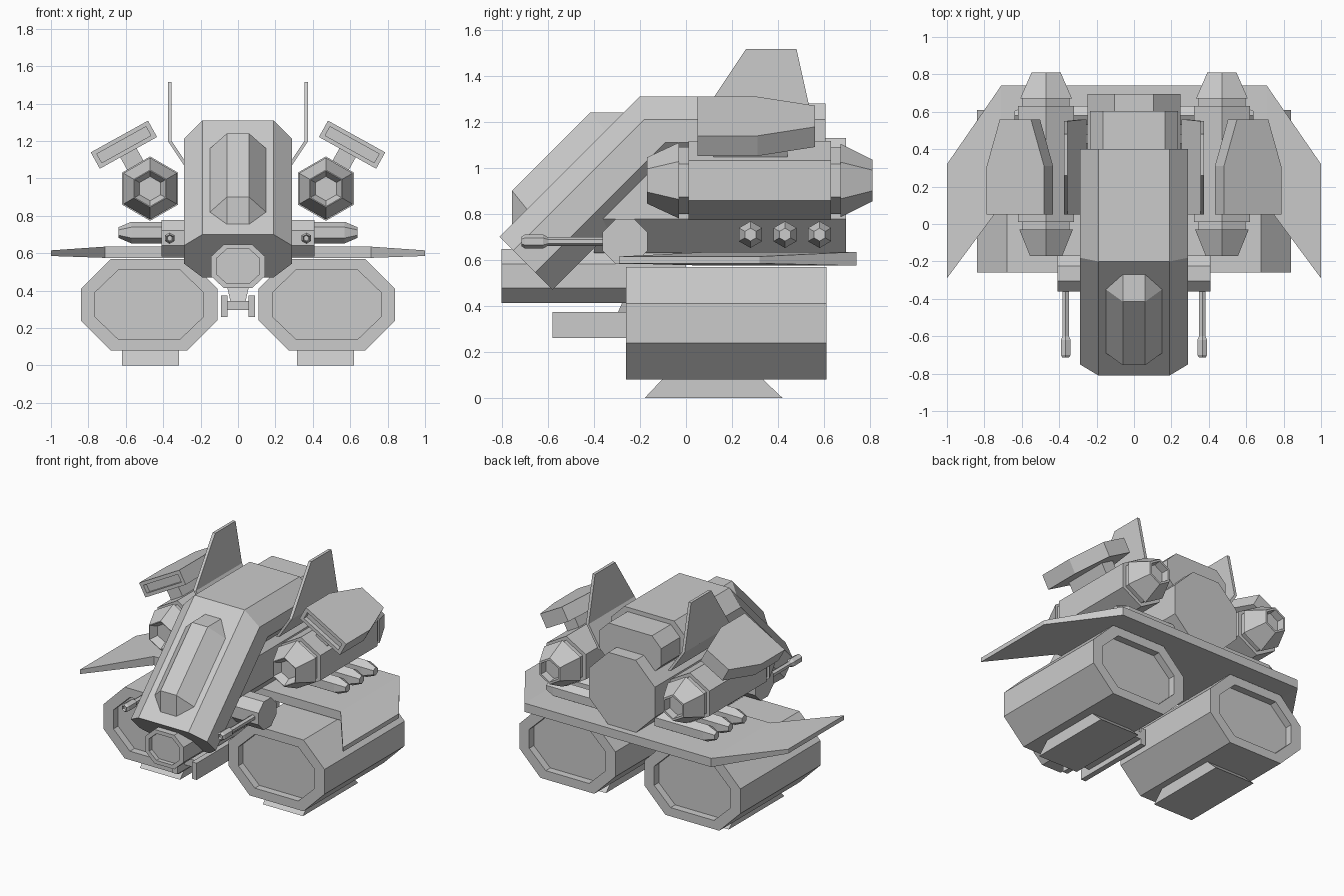
import bpy, bmesh
from math import sin, cos, pi, radians

if "Cube" in bpy.data.objects:
    bpy.data.objects.remove(bpy.data.objects["Cube"])


def finish(name, bm):
    bmesh.ops.recalc_face_normals(bm, faces=bm.faces)
    me = bpy.data.meshes.new(name)
    bm.to_mesh(me)
    bm.free()
    ob = bpy.data.objects.new(name, me)
    bpy.context.collection.objects.link(ob)
    return ob


def loft(name, rings):
    """Skin a series of equal-length point rings and cap both ends."""
    bm = bmesh.new()
    vs = [[bm.verts.new(p) for p in r] for r in rings]
    n = len(rings[0])
    for a, b in zip(vs, vs[1:]):
        for i in range(n):
            j = (i + 1) % n
            bm.faces.new((a[i], a[j], b[j], b[i]))
    bm.faces.new(vs[0])
    bm.faces.new(vs[-1])
    return finish(name, bm)


def turned(name, n, profile, center, axis='y', phase=0.0):
    """n-sided turned shape; profile is (position along axis, radius)."""
    cx, cy, cz = center
    ang = [phase + 2 * pi * i / n for i in range(n)]
    if axis == 'y':
        rings = [[(cx + r * cos(a), cy + t, cz + r * sin(a)) for a in ang] for t, r in profile]
    else:
        rings = [[(cx + t, cy + r * cos(a), cz + r * sin(a)) for a in ang] for t, r in profile]
    return loft(name, rings)


def chamfered(cx, cz, w, h, c, d):
    """Octagon outline in x/z: half width, half height, chamfer in x and z."""
    pts = [(w, h - d), (w - c, h), (c - w, h), (-w, h - d),
           (-w, d - h), (c - w, -h), (w - c, -h), (w, d - h)]
    return [(cx + x, cz + z) for x, z in pts]


def at_y(outline, y):
    return [(x, y, z) for x, z in outline]


def box(name, x0, x1, y0, y1, z0, z1):
    return loft(name, [[(x0, y, z0), (x1, y, z0), (x1, y, z1), (x0, y, z1)] for y in (y0, y1)])


# Upper hull: octagonal section bent down into the sloping nose
hx = (-0.19, 0.19, 0.29, 0.29, 0.19, -0.19, -0.29, -0.29)
lvl = (0, 0, 1, 2, 3, 3, 2, 1)
nose = ((-0.81, 0.70), (-0.75, 0.64), (-0.655, 0.545), (-0.58, 0.47))
bend = ((-0.20, 1.31), (-0.18, 1.21), (-0.09, 1.11), (-0.05, 1.00))
back = ((0.40, 1.31), (0.40, 1.21), (0.40, 1.11), (0.40, 1.00))
loft("upper_hull", [[(x, *p[k]) for x, k in zip(hx, lvl)] for p in (nose, bend, back)])

# Rear hull block and main octagonal body
loft("rear_hull", [at_y(chamfered(0, 1.15, 0.235, 0.13, 0.07, 0.07), y) for y in (0.38, 0.605)])
turned("main_body", 8, [(-0.40, 0.27), (0.695, 0.27)], (0, 0, 0.88), phase=pi / 8)

# Canopy on the nose slope
bm = bmesh.new()
for s in (-1, 1):
    for x, y, z in ((0.06, -0.755, 0.755), (0.15, -0.69, 0.82), (0.15, -0.35, 1.16),
                    (0.06, -0.27, 1.24), (0.06, -0.755, 0.90), (0.06, -0.415, 1.24)):
        bm.verts.new((s * x, y, z))
bmesh.ops.convex_hull(bm, input=bm.verts)
bmesh.ops.dissolve_limit(bm, angle_limit=0.02, verts=bm.verts, edges=bm.edges)
finish("canopy", bm)

# Wing plate with thin swept tips
tip = ((-0.29, 0.585), (0.32, 0.585), (0.32, 0.615), (-0.29, 0.615))
mid = ((0.10, 0.575), (0.74, 0.575), (0.74, 0.635), (0.10, 0.635))
loft("wing_plate", [[(x, *p) for p in sec] for x, sec in
                    ((-1, tip), (-0.71, mid), (0.71, mid), (1, tip))])

# Sensor tube under the nose
outer = chamfered(0, 0.53, 0.145, 0.117, 0.07, 0.065)
inner = chamfered(0, 0.53, 0.115, 0.092, 0.055, 0.05)
loft("nose_sensor", [at_y(inner, -0.77), at_y(inner, -0.80), at_y(outer, -0.80), at_y(outer, 0.0)])

# Twin-rail mount below the sensor
box("rail_crossbar", -0.06, 0.06, -0.5, 0.0, 0.295, 0.345)
loft("rail_stem", [[(-w, y0, z), (w, y0, z), (w, 0, z), (-w, 0, z)]
                   for w, y0, z in ((0.04, -0.31, 0.34), (0.06, -0.27, 0.43))])

for s, side in ((-1, "left"), (1, "right")):
    # Large lower pod, recessed at both ends
    outer = chamfered(s * 0.475, 0.325, 0.365, 0.245, 0.16, 0.16)
    inner = chamfered(s * 0.475, 0.325, 0.29, 0.185, 0.125, 0.12)
    loft(side + "_lower_pod", [at_y(o, y) for o, y in (
        (inner, -0.21), (inner, -0.26), (outer, -0.26),
        (outer, 0.61), (inner, 0.61), (inner, 0.56))])

    # Landing skid
    xa, xb = s * 0.315, s * 0.62
    loft(side + "_skid", [[(xa, y0, z), (xb, y0, z), (xb, y1, z), (xa, y1, z)]
                          for y0, y1, z in ((-0.18, 0.42, 0), (-0.10, 0.33, 0.085))])

    # Rail
    box(side + "_rail", s * 0.055, s * 0.092, -0.58, 0.0, 0.26, 0.375)

    # Hexagonal engine
    turned(side + "_engine", 6, [
        (-0.12, 0.065), (-0.17, 0.095), (-0.17, 0.10), (-0.03, 0.165), (-0.03, 0.145),
        (0.01, 0.145), (0.01, 0.172), (0.63, 0.172), (0.63, 0.145), (0.67, 0.145),
        (0.67, 0.16), (0.81, 0.09), (0.81, 0.075), (0.76, 0.07)],
        (s * 0.47, 0, 0.945), phase=pi / 6)

    # Tilted launcher panel above the engine, with a recessed front
    ca, sa = cos(radians(29)), sin(radians(29))

    def tilt(u, y, v):
        return (s * (0.61 + u * ca + v * sa), y, 1.18 - u * sa + v * ca)

    def slab(w, h, y):
        return [tilt(-w, y, -h), tilt(w, y, -h), tilt(w, y, h), tilt(-w, y, h)]

    loft(side + "_launcher", [slab(0.15, 0.027, 0.08), slab(0.15, 0.027, 0.05),
                              slab(0.175, 0.05, 0.05), slab(0.175, 0.05, 0.31),
                              slab(0.095, 0.05, 0.56)])
    loft(side + "_launcher_strut", [[tilt(-0.05, y, -0.22), tilt(0.05, y, -0.22),
                                     tilt(0.05, y, 0), tilt(-0.05, y, 0)] for y in (0.12, 0.44)])

    # Upright tail fin, bent at the foot
    fin = ((0.265, 1.05, 0.05, 0.56), (0.365, 1.20, 0.05, 0.55), (0.365, 1.515, 0.26, 0.48))
    loft(side + "_fin", [[(s * (x - 0.01), y0, z), (s * (x + 0.01), y0, z),
                          (s * (x + 0.01), y1, z), (s * (x - 0.01), y1, z)]
                         for x, z, y0, y1 in fin])

    # Gun drum and barrel
    turned(side + "_gun_drum", 8, [(s * 0.2, 0.105), (s * 0.41, 0.105)],
           (0, -0.265, 0.68), axis='x', phase=pi / 8)
    turned(side + "_gun_barrel", 6, [(-0.70, 0.015), (-0.715, 0.02), (-0.70, 0.03), (-0.62, 0.03),
                                     (-0.60, 0.019), (-0.30, 0.019)], (s * 0.365, 0, 0.68),
           phase=pi / 6)

    # Row of side missiles
    for i, y in enumerate((0.28, 0.43, 0.58)):
        turned(f"{side}_missile_{i + 1}", 6, [(s * 0.2, 0.058), (s * 0.57, 0.058), (s * 0.64, 0.028)],
               (0, y, 0.71), axis='x', phase=pi / 6)
